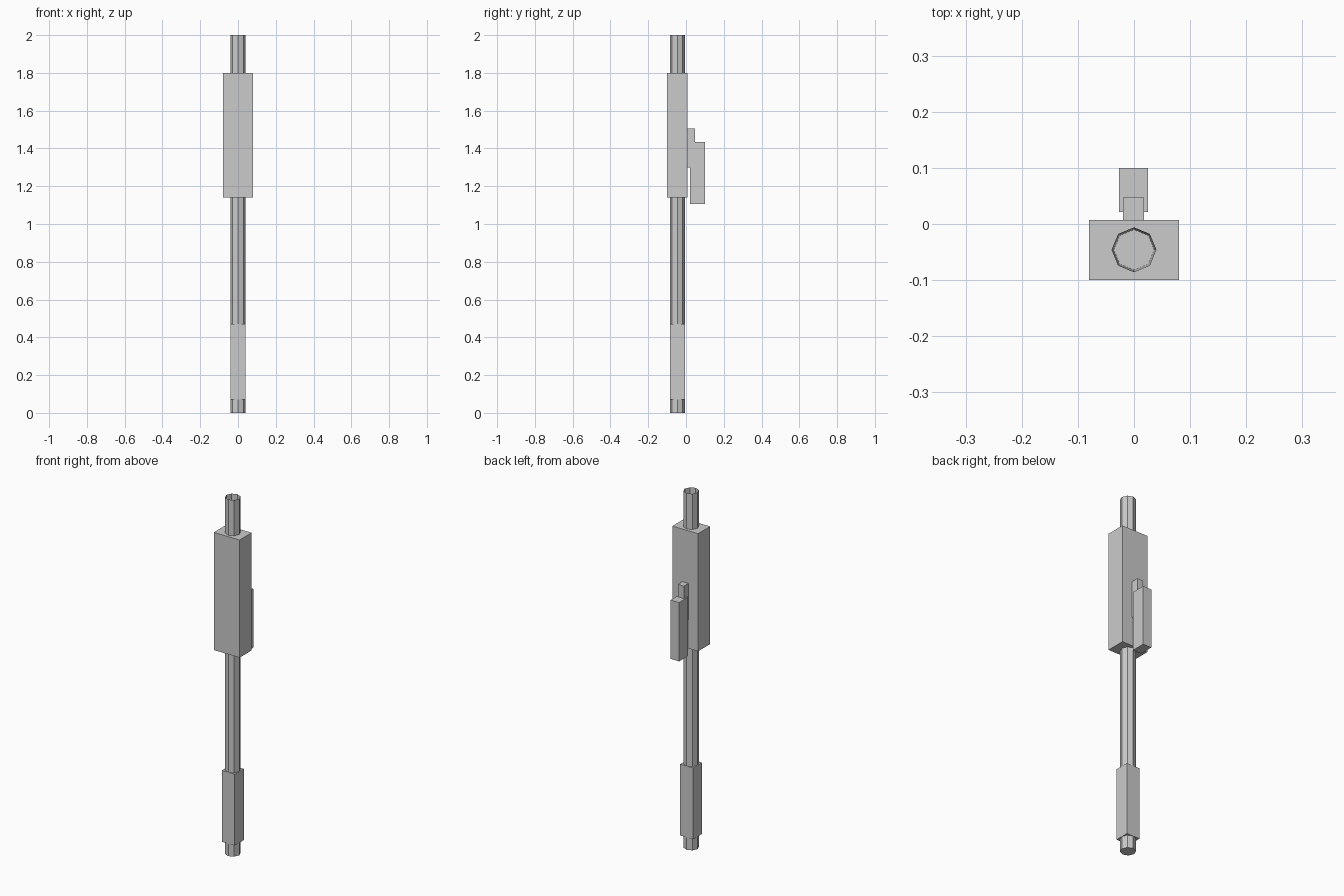
import bpy, bmesh, math

if "Cube" in bpy.data.objects:
    bpy.data.objects.remove(bpy.data.objects["Cube"])

AXIS_Y = -0.046


def finish(name, bm):
    bmesh.ops.recalc_face_normals(bm, faces=bm.faces)
    mesh = bpy.data.meshes.new(name)
    bm.to_mesh(mesh)
    bm.free()
    obj = bpy.data.objects.new(name, mesh)
    bpy.context.collection.objects.link(obj)
    return obj


def box(name, x, y, z):
    """Box spanning the given (min, max) ranges."""
    bm = bmesh.new()
    bmesh.ops.create_cube(bm, size=1)
    for v in bm.verts:
        for i, (lo, hi) in enumerate((x, y, z)):
            v.co[i] = lo if v.co[i] < 0 else hi
    return finish(name, bm)


def hollow_shaft(name, radius, height, sides=8):
    """Octagonal shaft whose top is a deep, tapering bore."""
    bm = bmesh.new()
    rings = []
    for z in (0, height):
        rings.append([bm.verts.new((radius * math.cos(math.tau * i / sides),
                                    AXIS_Y + radius * math.sin(math.tau * i / sides), z))
                      for i in range(sides)])
    bottom, top = rings
    tip = bm.verts.new((0, AXIS_Y, 0.02))
    bm.faces.new(bottom)
    for i in range(sides):
        j = (i + 1) % sides
        bm.faces.new((bottom[i], bottom[j], top[j], top[i]))
        bm.faces.new((top[i], top[j], tip))
    return finish(name, bm)


# Long shaft running the full height
hollow_shaft("shaft", 0.04, 2.0)

# Square sleeve near the foot
box("lower_sleeve", (-0.04, 0.04), (AXIS_Y - 0.04, AXIS_Y + 0.04), (0.07, 0.47))

# Large housing near the top
box("housing", (-0.08, 0.08), (-0.1, 0.007), (1.14, 1.8))

# Bracket and the handle it carries behind the housing
box("bracket", (-0.02, 0.018), (0.0, 0.047), (1.3, 1.505))
box("handle", (-0.027, 0.025), (0.021, 0.1), (1.105, 1.435))
